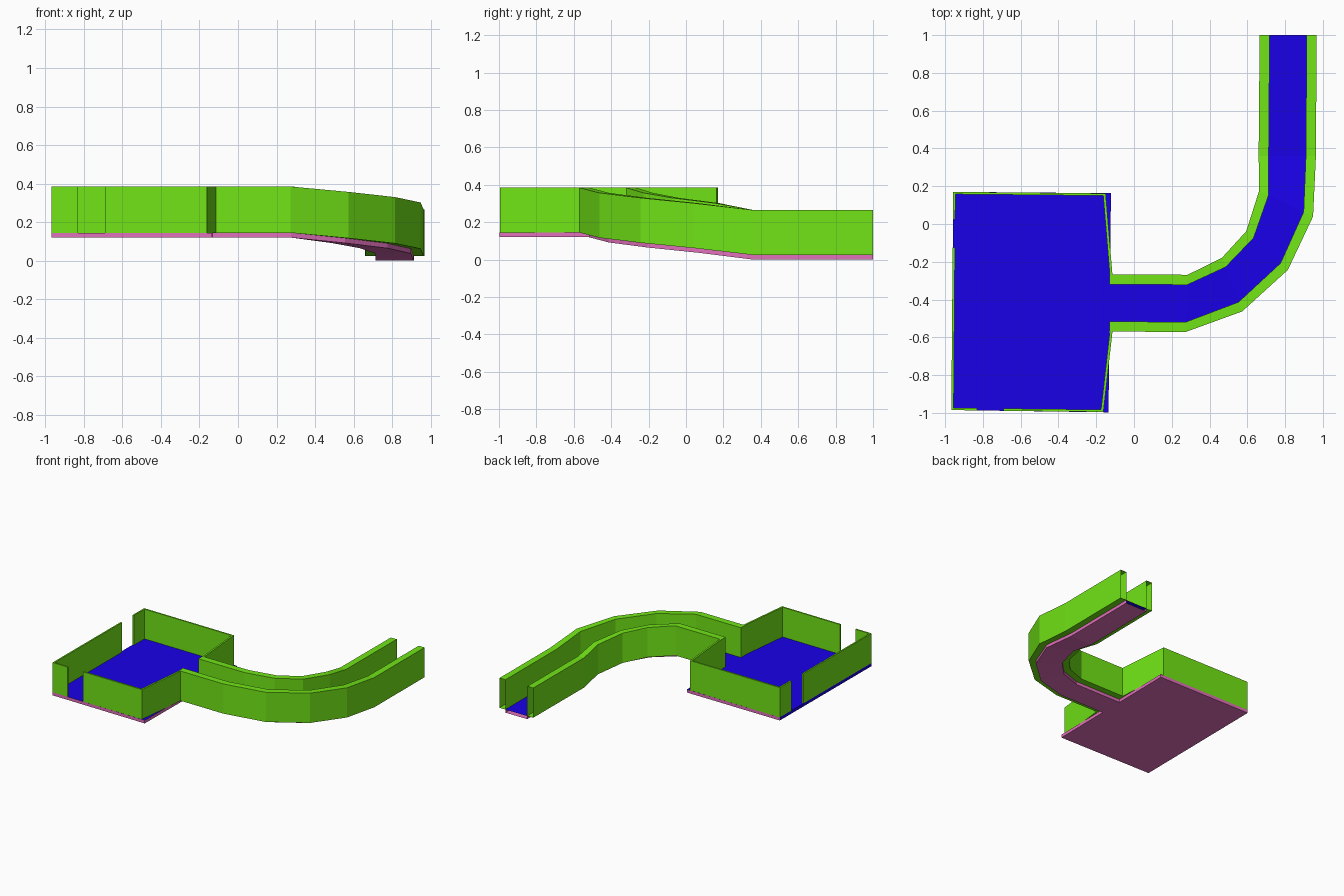
import bpy
import bmesh
from mathutils import Vector

cube = bpy.data.objects.get("Cube")
if cube:
    bpy.data.objects.remove(cube, do_unlink=True)


def make_material(name, rgb):
    mat = bpy.data.materials.new(name)
    mat.use_nodes = True
    color = (*rgb, 1)
    mat.diffuse_color = color
    mat.node_tree.nodes["Principled BSDF"].inputs["Base Color"].default_value = color
    return mat


green = make_material("wall green", (0.165, 0.78, 0.008))
blue = make_material("floor blue", (0.01, 0.0, 0.8))
pink = make_material("underside pink", (0.76, 0.16, 0.5))


def loft(name, stations, height, materials, open_end=False):
    """Sweep a box section; each station is (left xy, right xy, bottom z)."""
    bm = bmesh.new()
    rings = []
    for left, right, z in stations:
        corners = [(*left, z), (*right, z), (*right, z + height), (*left, z + height)]
        rings.append([bm.verts.new(c) for c in corners])
    for a, b in zip(rings, rings[1:]):
        for i in range(4):
            j = (i + 1) % 4
            bm.faces.new((a[i], a[j], b[j], b[i]))
    bm.faces.new(rings[0])
    end_cap = bm.faces.new(rings[-1])
    bmesh.ops.recalc_face_normals(bm, faces=bm.faces)
    if open_end:
        bm.faces.remove(end_cap)
    bm.normal_update()
    # upward faces and the far left-out side (-x) take the first material
    for face in bm.faces:
        first = face.normal.z > 0.5 or face.normal.x < -0.99 and face.calc_center_median().x < -0.9
        face.material_index = 0 if first else len(materials) - 1
    mesh = bpy.data.meshes.new(name)
    bm.to_mesh(mesh)
    bm.free()
    for mat in materials:
        mesh.materials.append(mat)
    obj = bpy.data.objects.new(name, mesh)
    bpy.context.collection.objects.link(obj)


SLAB, WALL = 0.025, 0.24
LEVEL = 0.12          # underside of the room slab
BASE = LEVEL + SLAB   # foot of the room walls

# Room floor
loft("room_floor",
     [((-0.967, -0.985), (-0.135, -0.997), LEVEL),
      ((-0.957, 0.17), (-0.122, 0.163), LEVEL)], SLAB, [blue, pink])


# Room walls, with doorways in the front and right-hand side
def room_wall(name, start, end, inward):
    a, b, n = Vector(start), Vector(end), Vector(inward)
    loft(name, [(a, a + n, BASE), (b, b + n, BASE)], WALL, [green])


north, south = (0, 0.012), (0, -0.012)
east, west = (0.012, 0), (-0.014, 0)
room_wall("front_wall_short", (-0.967, -0.985), (-0.83, -0.987), north)
room_wall("front_wall_long", (-0.69, -0.989), (-0.162, -0.995), north)
room_wall("side_wall_long", (-0.967, -0.985), (-0.96, -0.125), east)
room_wall("side_wall_short", (-0.959, 0.025), (-0.957, 0.17), east)
room_wall("back_wall", (-0.957, 0.17), (-0.15, 0.162), south)
room_wall("passage_side_wall_back", (-0.15, 0.162), (-0.114, -0.27), west)
room_wall("passage_side_wall_front", (-0.162, -0.995), (-0.114, -0.57), west)

# Curved ramp: outer floor edge, inner floor edge, underside height
path = [((-0.13, -0.516), (-0.13, -0.32), LEVEL),
        ((0.274, -0.519), (0.282, -0.322), LEVEL),
        ((0.554, -0.413), (0.485, -0.228), 0.092),
        ((0.776, -0.207), (0.633, -0.074), 0.065),
        ((0.898, 0.064), (0.713, 0.154), 0.037),
        ((0.91, 0.36), (0.713, 0.36), 0),
        ((0.914, 1), (0.718, 1), 0)]
loft("ramp_floor", path, SLAB, [blue, pink], open_end=True)


# Ramp walls stand just outside the floor edges and are open at the far end
def ramp_wall(name, side):
    stations = []
    for station in path:
        edge, other = Vector(station[side]), Vector(station[1 - side])
        outer = edge + (edge - other) * 0.27
        stations.append((edge, outer, station[2] + SLAB))
    loft(name, stations, WALL, [green], open_end=True)


ramp_wall("ramp_outer_wall", 0)
ramp_wall("ramp_inner_wall", 1)
